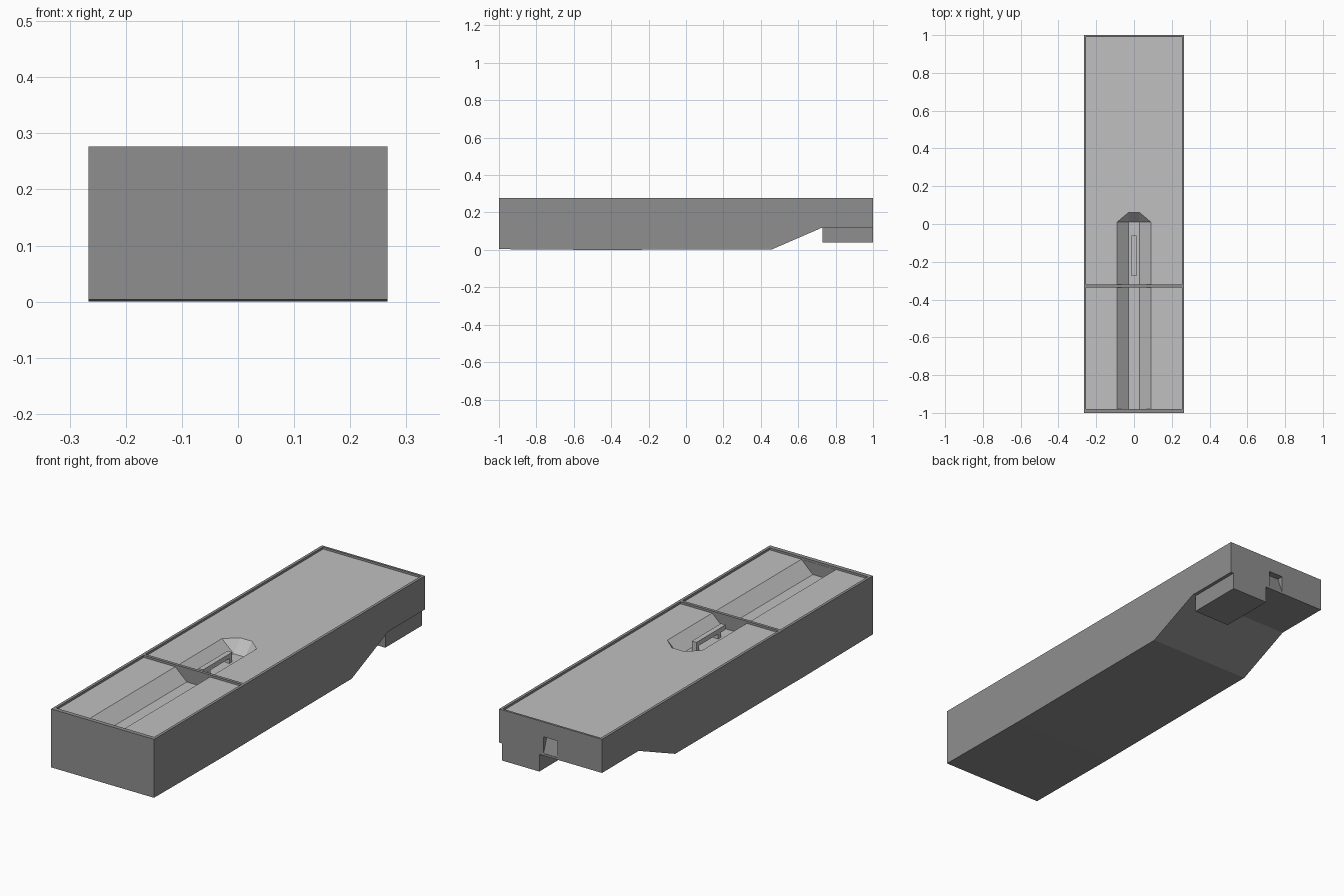
import bpy
import bmesh

if "Cube" in bpy.data.objects:
    bpy.data.objects.remove(bpy.data.objects["Cube"], do_unlink=True)

HALF_W, RIM_Z, DECK_Z, FLOOR_Z = 0.266, 0.277, 0.267, 0.212


def material(name, grey):
    mat = bpy.data.materials.new(name)
    mat.use_nodes = True
    colour = (grey, grey, grey, 1)
    mat.diffuse_color = colour
    mat.node_tree.nodes["Principled BSDF"].inputs["Base Color"].default_value = colour
    return mat


dark = material("dark grey casing", 0.275)
light = material("light grey deck", 0.53)


def add_object(name, bm, mats):
    bmesh.ops.recalc_face_normals(bm, faces=bm.faces)
    mesh = bpy.data.meshes.new(name)
    bm.to_mesh(mesh)
    bm.free()
    for mat in mats:
        mesh.materials.append(mat)
    obj = bpy.data.objects.new(name, mesh)
    bpy.context.collection.objects.link(obj)
    return obj


def box(name, x, y, z, mat):
    bm = bmesh.new()
    bmesh.ops.create_cube(bm, size=1)
    for v in bm.verts:
        v.co = [lo + (c + 0.5) * (hi - lo) for c, (lo, hi) in zip(v.co, (x, y, z))]
    return add_object(name, bm, [mat])


def prism(name, profile, x0, x1, mats):
    """Extrude a (y, z) outline from x0 to x1."""
    bm = bmesh.new()
    face = bm.faces.new([bm.verts.new((x0, y, z)) for y, z in profile])
    new = bmesh.ops.extrude_face_region(bm, geom=[face])["geom"]
    verts = [g for g in new if isinstance(g, bmesh.types.BMVert)]
    bmesh.ops.translate(bm, verts=verts, vec=(x1 - x0, 0, 0))
    return add_object(name, bm, mats)


def cut(target, cutter):
    mod = target.modifiers.new("cut", "BOOLEAN")
    mod.operation, mod.solver, mod.object = "DIFFERENCE", "EXACT", cutter
    bpy.context.view_layer.objects.active = target
    bpy.ops.object.modifier_apply(modifier=mod.name)
    bpy.data.objects.remove(cutter, do_unlink=True)


# Casing with a gently bowed underside that steps up at the back
casing = prism("casing", [(-1, 0.004), (-0.5, 0), (0.46, 0.003), (0.73, 0.12),
                          (1, 0.12), (1, RIM_Z), (-1, RIM_Z)],
               -HALF_W, HALF_W, [dark, light])

# Shallow tray inside the rim
cut(casing, box("tray_cutter", (-0.253, 0.253), (-0.98, 0.99), (DECK_Z, 0.4), dark))

# Tapered groove with a three-sided nose
bm = bmesh.new()
rise = 0.006
for s in (-1, 1):
    for y in (-0.979, 0.01):
        bm.verts.new((s * 0.03, y, FLOOR_Z))
        bm.verts.new((s * (0.09 + rise), y, DECK_Z + rise))
    bm.verts.new((s * 0.03, 0.06 + rise, DECK_Z + rise))
bmesh.ops.convex_hull(bm, input=bm.verts)
cut(casing, add_object("groove_cutter", bm, [dark]))

# Sloped window recess in the back wall
cut(casing, prism("window_cutter", [(1.01, 0.13), (0.998, 0.13), (0.97, 0.208),
                                    (1.01, 0.208)], -0.037, 0.037, [dark]))

# Deck and groove surfaces are light, everything else dark
for poly in casing.data.polygons:
    inside = FLOOR_Z - 0.005 < poly.center.z < RIM_Z - 0.003
    poly.material_index = int(inside and poly.normal.z > 0.3)

# Cross wall that closes the groove
bm = bmesh.new()
outline = [(-0.253, RIM_Z), (-0.253, DECK_Z), (-0.09, DECK_Z), (-0.03, FLOOR_Z),
           (0.03, FLOOR_Z), (0.09, DECK_Z), (0.253, DECK_Z), (0.253, RIM_Z)]
face = bm.faces.new([bm.verts.new((x, -0.335, z)) for x, z in outline])
new = bmesh.ops.extrude_face_region(bm, geom=[face])["geom"]
bmesh.ops.translate(bm, verts=[g for g in new if isinstance(g, bmesh.types.BMVert)],
                    vec=(0, 0.014, 0))
add_object("cross_wall", bm, [dark])

# Handle: bar on two posts
box("handle_bar", (-0.012, 0.012), (-0.275, -0.06), (0.235, 0.257), light)
for name, y in (("front_handle_post", -0.24), ("rear_handle_post", -0.08)):
    box(name, (-0.012, 0.012), (y, y + 0.02), (FLOOR_Z, 0.235), light)

# Block hanging under the raised back end
box("rear_block", (0.058, 0.25), (0.73, 1), (0.04, 0.12), dark)
